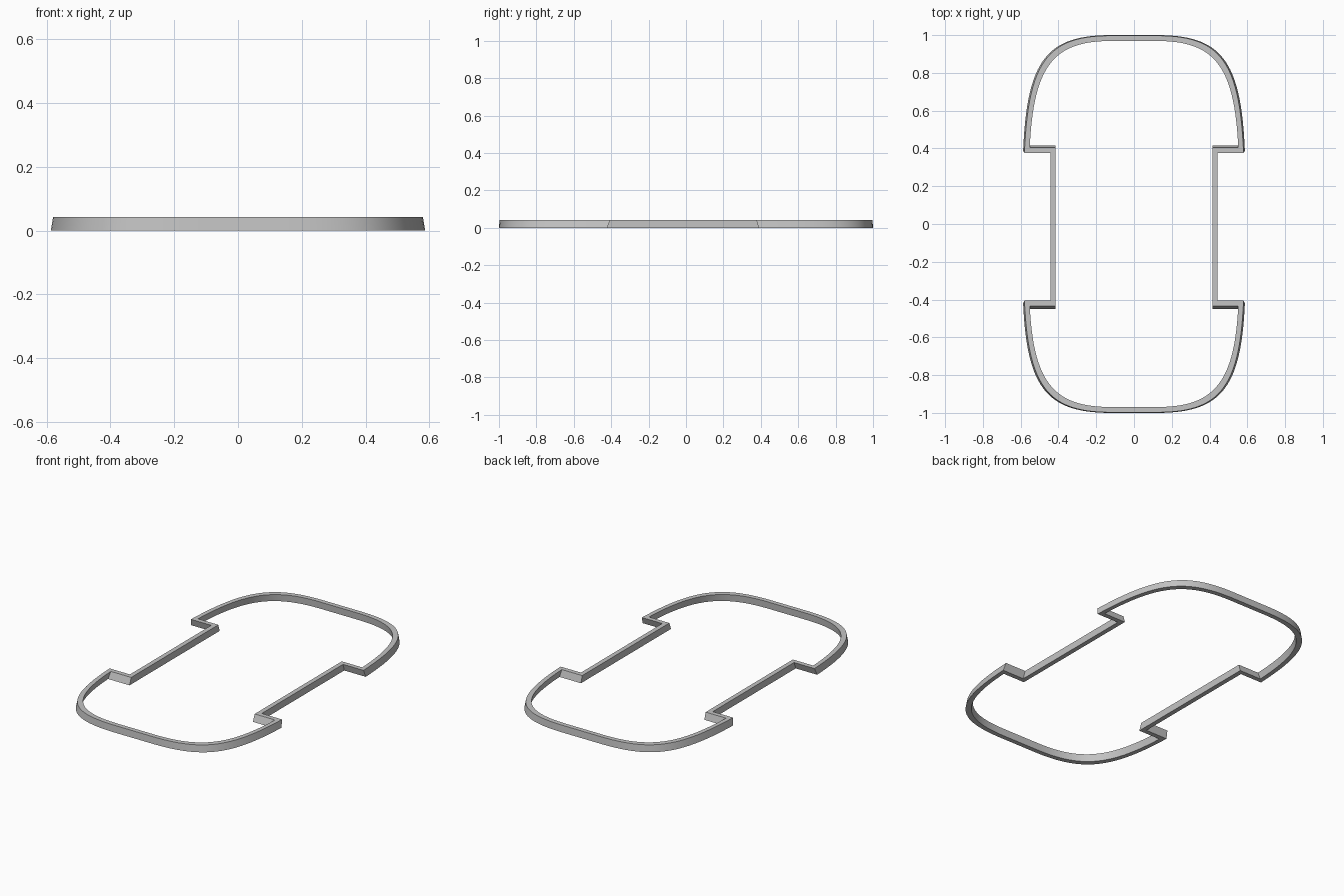
import bpy
import bmesh
import math
from mathutils import Vector
from mathutils.geometry import interpolate_bezier

cube = bpy.data.objects.get("Cube")
if cube:
    bpy.data.objects.remove(cube, do_unlink=True)

HEIGHT = 0.042
WALL = 0.028
STEPS = 28

grey = bpy.data.materials.new("neutral grey")
grey.use_nodes = True
colour = (0.55, 0.55, 0.55, 1.0)
grey.diffuse_color = colour
grey.node_tree.nodes["Principled BSDF"].inputs["Base Color"].default_value = colour


def lobe(side, shoulder, tip):
    """Rounded end from the shoulder corner to the flat of the tip."""
    points = interpolate_bezier(
        Vector((side, shoulder)), Vector((side - 0.02, tip - 0.125)),
        Vector((side - 0.13, tip)), Vector((0.12, tip)), STEPS)
    return [(p[0], p[1]) for p in points]


def outline(top, inner):
    """Closed outline; top and inner are 0 or 1."""
    inset = WALL * inner
    side = 0.587 - 0.007 * top - inset
    waist = 0.443 - inset
    front = 0.421 - 0.016 * top + inset
    back = 0.388 - 0.012 * top + inset
    tip = 1 - 0.003 * top - inset

    # Front lobe, stepped-in waist, then back lobe
    half = [(x, -y) for x, y in reversed(lobe(side, front, tip))]
    half += [(waist, -front), (waist, back)]
    half += lobe(side, back, tip)
    return half + [(-x, y) for x, y in reversed(half)]


# Wall cross-section swept through four matching outlines
bm = bmesh.new()
corners = [(0, 0), (1, 0), (1, 1), (0, 1)]
loops = [[bm.verts.new((x, y, HEIGHT * top)) for x, y in outline(top, inner)]
         for top, inner in corners]
count = len(loops[0])
for a, b in zip(loops, loops[1:] + loops[:1]):
    for i in range(count):
        j = (i + 1) % count
        bm.faces.new((a[i], a[j], b[j], b[i]))
bmesh.ops.recalc_face_normals(bm, faces=bm.faces)

mesh = bpy.data.meshes.new("perimeter_rim")
bm.to_mesh(mesh)
bm.free()
mesh.materials.append(grey)
rim = bpy.data.objects.new("perimeter_rim", mesh)
bpy.context.collection.objects.link(rim)

# Smooth curves with crisp wall edges
bpy.ops.object.select_all(action="DESELECT")
rim.select_set(True)
bpy.context.view_layer.objects.active = rim
bpy.ops.object.shade_smooth_by_angle(angle=math.radians(30))
